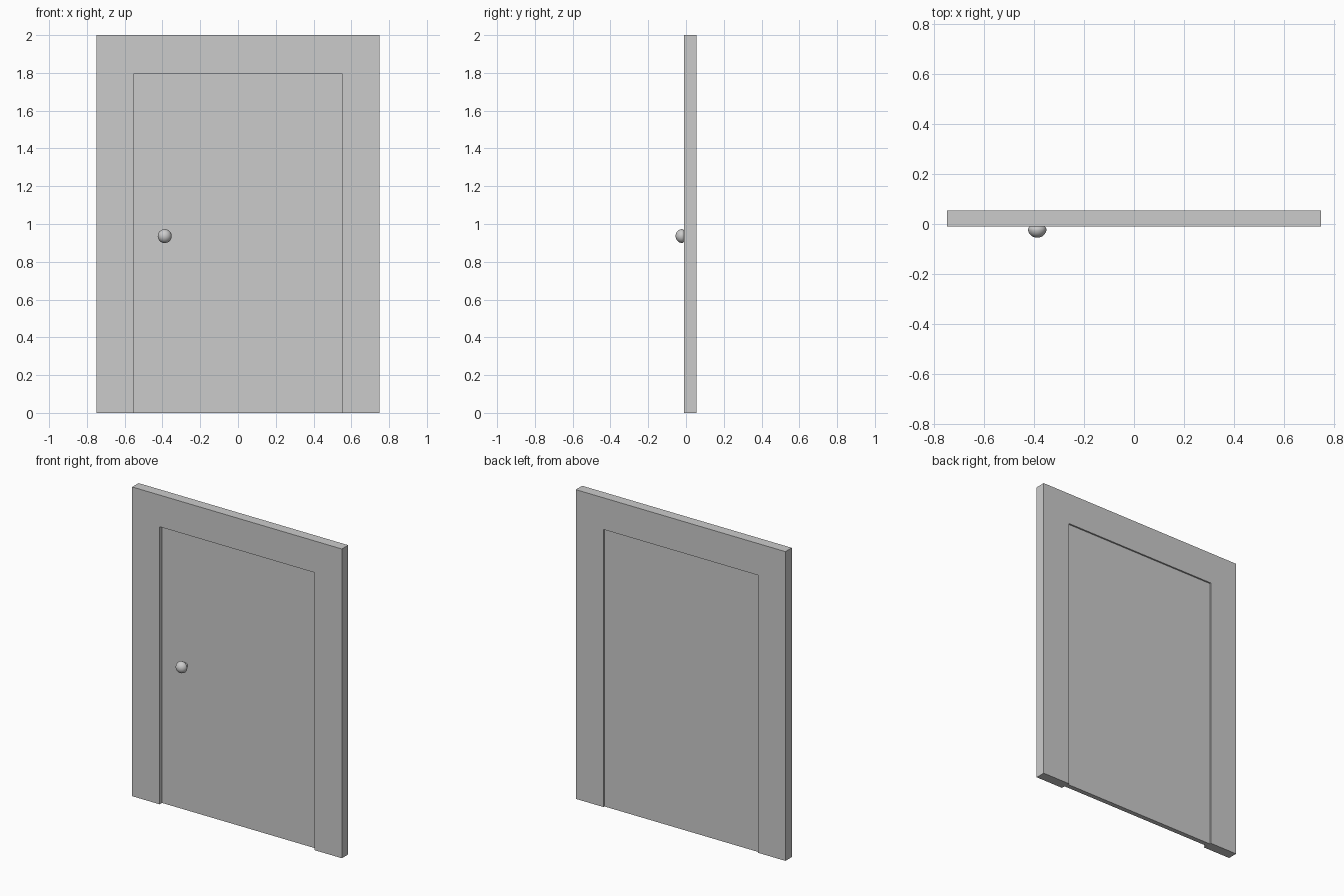
import bpy, bmesh, math
from mathutils import Matrix, Vector

if "Cube" in bpy.data.objects:
    bpy.data.objects.remove(bpy.data.objects["Cube"])

def make_object(name, bm):
    bmesh.ops.recalc_face_normals(bm, faces=bm.faces)
    me = bpy.data.meshes.new(name)
    bm.to_mesh(me)
    bm.free()
    ob = bpy.data.objects.new(name, me)
    bpy.context.collection.objects.link(ob)
    return ob

def slab(name, outline, y0, y1):
    """Extrude an (x, z) outline from y0 to y1."""
    bm = bmesh.new()
    face = bm.faces.new([bm.verts.new((x, y0, z)) for x, z in outline])
    ext = bmesh.ops.extrude_face_region(bm, geom=[face])
    verts = [g for g in ext["geom"] if isinstance(g, bmesh.types.BMVert)]
    bmesh.ops.translate(bm, verts=verts, vec=(0, y1 - y0, 0))
    return make_object(name, bm)

W, H = 0.75, 2.0        # half width and height of the surround
DW, DH = 0.553, 1.795   # half width and height of the opening

# Surround: one-piece arch shape, open at the floor
slab("door_frame", [(-W, 0), (-W, H), (W, H), (W, 0),
                    (DW, 0), (DW, DH), (-DW, DH), (-DW, 0)], -0.01, 0.055)

# Door leaf: recessed more at the front than at the back
slab("door_panel", [(-DW, 0), (-DW, DH), (DW, DH), (DW, 0)], 0.014, 0.045)

# Knob: lathed stem and domed head
R, Y_WIDE, DEPTH = 0.037, -0.02, 0.035
profile = [(0.018, 0.016), (0.018, -0.010), (0.031, -0.011), (0.035, -0.014)]
for i in range(9):
    a = math.radians(90) * i / 8
    profile.append((R * math.cos(a), Y_WIDE - DEPTH * math.sin(a)))
bm = bmesh.new()
vs = [bm.verts.new((max(r, 0), y, 0)) for r, y in profile]
edges = [bm.edges.new(p) for p in zip(vs, vs[1:])]
bmesh.ops.spin(bm, geom=vs + edges, cent=(0, 0, 0), axis=(0, 1, 0),
               angle=math.tau, steps=32)
bmesh.ops.remove_doubles(bm, verts=bm.verts, dist=1e-5)
knob = make_object("door_knob", bm)
knob.location = (-0.388, 0, 0.936)
bpy.context.view_layer.objects.active = knob
knob.select_set(True)
bpy.ops.object.shade_smooth_by_angle(angle=math.radians(40))
